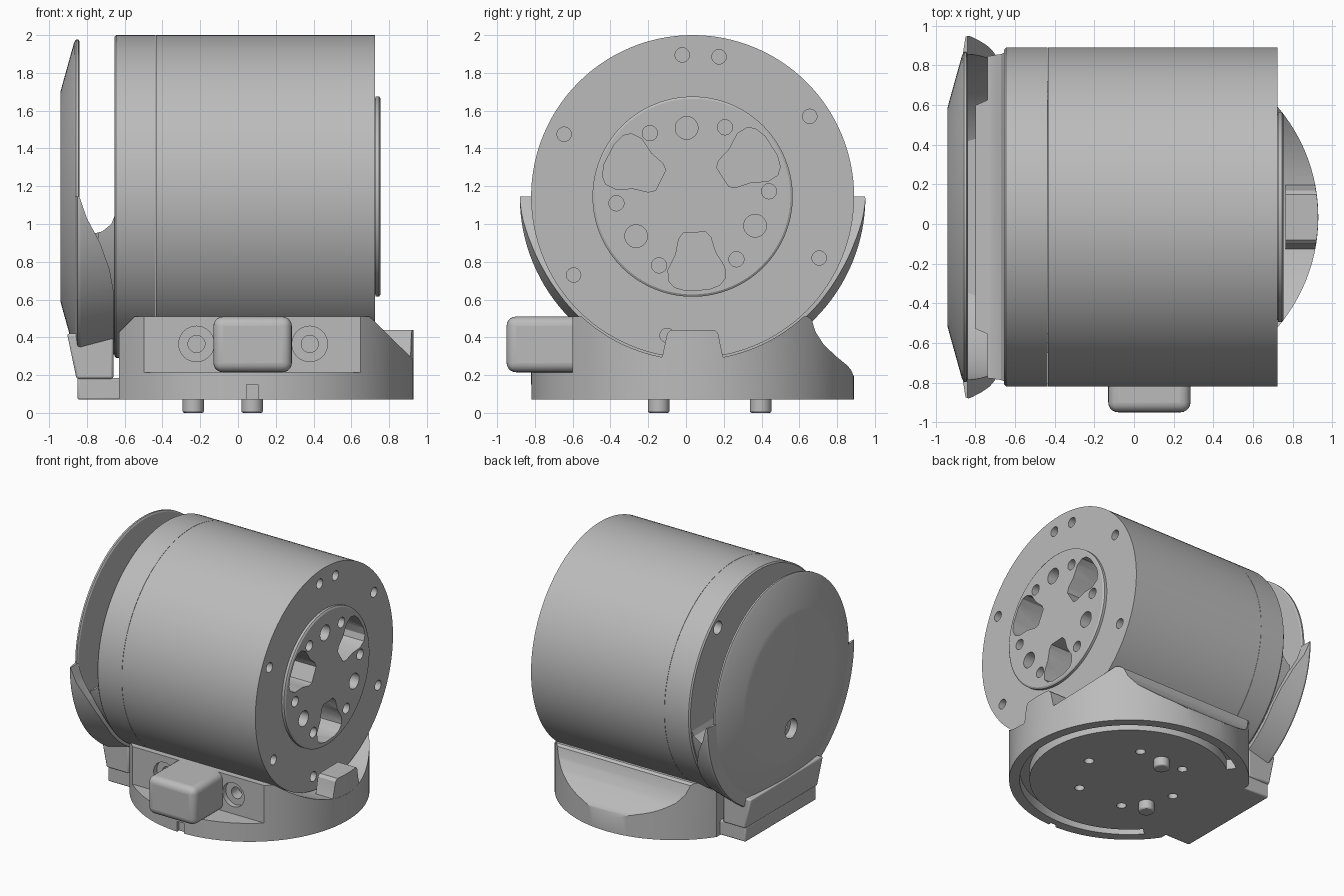
import bpy, bmesh
from math import sin, cos, pi, radians
from mathutils import Vector, Matrix

old = bpy.data.objects.get("Cube")
if old:
    bpy.data.objects.remove(old)

grey = bpy.data.materials.new("machined_grey")
grey.use_nodes = True
grey.diffuse_color = (0.5, 0.5, 0.5, 1)
grey.node_tree.nodes["Principled BSDF"].inputs["Base Color"].default_value = (0.5, 0.5, 0.5, 1)

CY, CZ = 0.035, 1.145      # drum axis, runs along x
BX, BY = 0.075, 0.035      # base axis, runs along z
R = 0.855


def finish(bm, name):
    bmesh.ops.remove_doubles(bm, verts=bm.verts, dist=0.0001)
    bmesh.ops.recalc_face_normals(bm, faces=bm.faces)
    mesh = bpy.data.meshes.new(name)
    bm.to_mesh(mesh)
    bm.free()
    ob = bpy.data.objects.new(name, mesh)
    bpy.context.collection.objects.link(ob)
    mesh.materials.append(grey)
    return ob


def prism(name, pts, axis, a, b):
    """Extrude a 2D outline along an axis from a to b."""
    place = {"X": lambda p, d: (d, p[0], p[1]),
             "Y": lambda p, d: (p[0], d, p[1]),
             "Z": lambda p, d: (p[0], p[1], d)}[axis]
    bm = bmesh.new()
    face = bm.faces.new([bm.verts.new(place(p, a)) for p in pts])
    new = bmesh.ops.extrude_face_region(bm, geom=[face])["geom"]
    shift = Vector(place((0, 0), b - a))
    bmesh.ops.translate(bm, vec=shift, verts=[v for v in new if isinstance(v, bmesh.types.BMVert)])
    return finish(bm, name)


def circle(u, v, r, n=32):
    return [(u + r * cos(2 * pi * i / n), v + r * sin(2 * pi * i / n)) for i in range(n)]


def rect(u0, u1, v0, v1):
    return [(u0, v0), (u1, v0), (u1, v1), (u0, v1)]


def lathe(name, profile, closed=False, steps=128):
    """Spin an (x, radius) profile around the drum axis."""
    bm = bmesh.new()
    vs = [bm.verts.new((x, CY, CZ + r)) for x, r in profile]
    pairs = list(zip(vs, vs[1:] + vs[:1])) if closed else list(zip(vs, vs[1:]))
    edges = [bm.edges.new(p) for p in pairs]
    bmesh.ops.spin(bm, geom=vs + edges, cent=(0, CY, CZ), axis=(1, 0, 0),
                   angle=2 * pi, steps=steps, use_merge=True)
    return finish(bm, name)


def boolean(ob, cutters, op="DIFFERENCE"):
    """Apply each cutter in turn, then remove it."""
    for c in cutters:
        c.hide_render = True
        m = ob.modifiers.new("cut", "BOOLEAN")
        m.operation, m.object, m.solver = op, c, "EXACT"
        bpy.context.view_layer.update()
        deps = bpy.context.evaluated_depsgraph_get()
        mesh = bpy.data.meshes.new_from_object(ob.evaluated_get(deps))
        ob.modifiers.clear()
        ob.data = mesh
        bpy.data.objects.remove(c)
    return ob


def round_edges(ob, width, segments=4):
    m = ob.modifiers.new("round", "BEVEL")
    m.width, m.segments, m.limit_method = width, segments, "ANGLE"
    return ob


def bore(u, v, r, axis, a, b):
    return prism("cutter", circle(u, v, r), axis, a, b)


# Drum body, with bolt holes in the output face
drum = lathe("drum_body", [(-0.435, 0), (-0.435, R), (0.725, R), (0.725, 0)])
bolts = [(-0.02, 1.895), (0.175, 1.885), (0.655, 1.57), (0.705, 0.82),
         (-0.595, 0.73), (-0.645, 1.475), (-0.1, 0.41)]
boolean(drum, [bore(y, z, 0.038, "X", 0.63, 0.8) for y, z in bolts])
boolean(drum, [bore(CY, CZ, 0.52, "X", 0.45, 0.8)])

# Rear ring of the drum
ring = lathe("drum_rear_ring", [(-0.655, 0), (-0.655, R - 0.01), (-0.645, R), (-0.437, R), (-0.437, 0)])
boolean(ring, [bore(0.54, 1.73, 0.05, "X", -0.7, -0.55)])

# Output hub with three rounded windows, dowel holes and screw holes
hub = lathe("output_hub", [(0.46, 0), (0.46, 0.519), (0.727, 0.519), (0.727, 0.53),
                           (0.747, 0.53), (0.755, 0.518), (0.755, 0)])
window = [(0.19, -0.06), (0.22, -0.085), (0.3, -0.105), (0.38, -0.15), (0.44, -0.15),
          (0.475, -0.12), (0.495, -0.06)]
window += [(r, -w) for r, w in reversed(window)]
cuts = []
for deg in (-87, 33, 153):
    c, s = cos(radians(deg)), sin(radians(deg))
    cuts.append(prism("cutter", [(CY + r * c - w * s, CZ + r * s + w * c) for r, w in window],
                      "X", 0.5, 0.8))
    t = radians(deg + 62)
    cuts.append(bore(CY + 0.365 * cos(t), CZ + 0.365 * sin(t), 0.06, "X", 0.6, 0.8))
    for off in (32, 91):
        t = radians(deg + off)
        cuts.append(bore(CY + 0.405 * cos(t), CZ + 0.405 * sin(t), 0.04, "X", 0.63, 0.8))
boolean(hub, cuts)

# Rear bracket: stepped half disc behind the drum
bracket = lathe("rear_bracket", [(-0.8, 0), (-0.8, 0.6), (-0.74, 0.62), (-0.74, 0.835),
                                 (-0.65, 0.835), (-0.65, 0)])
boolean(bracket, [prism("cutter", [(-0.9, 0.1), (-0.6, 0.1), (-0.6, 1.04), (-0.655, 1.04),
                                   (-0.67, 1.0), (-0.72, 0.96), (-0.8, 0.94), (-0.9, 0.94)],
                        "Y", -1, 1)], "INTERSECT")

# Rear cover: dished disc with a screw recess
cover = lathe("rear_cover", [(-0.94, 0), (-0.94, 0.555), (-0.932, 0.585), (-0.868, 0.815),
                             (-0.858, 0.832), (-0.845, 0.832), (-0.838, 0.82), (-0.838, 0)])
boolean(cover, [bore(CY, 0.82, 0.075, "X", -1, -0.88), bore(CY, 0.82, 0.035, "X", -1, -0.8)])

# Skirt wrapping the lower half of the cover
skirt = lathe("cover_skirt", [(-0.864, 0.82), (-0.85, 0.91), (-0.835, 0.915), (-0.66, 0.875),
                              (-0.66, 0.845), (-0.84, 0.82)], closed=True)
boolean(skirt, [prism("cutter", [(-1, 0.18), (-0.6, 0.18), (-0.66, 0.65), (-0.68, 0.76),
                                 (-0.73, 0.9), (-0.8, 1.03), (-0.84, 1.145), (-1, 1.145)],
                      "Y", -1.2, 1.2)], "INTERSECT")

# Cover foot and the ledge below it
foot = prism("cover_foot", [(-0.855, 0.18), (-0.66, 0.18), (-0.66, 0.42), (-0.905, 0.42)],
             "Y", CY - 0.45, CY + 0.45)
round_edges(foot, 0.012, 2)
ledge = prism("base_ledge", rect(-0.85, -0.62, 0.07, 0.185), "Y", CY - 0.44, CY + 0.44)
round_edges(ledge, 0.01, 2)

# Base: round block shaped by a side profile, then hollowed as a cradle
base = prism("base", circle(BX, BY, R, 128), "Z", 0.07, 0.6)
side = [(-1, 0), (1, 0), (1, 0.17), (0.89, 0.19), (0.875, 0.225), (0.855, 0.25), (0.8, 0.295),
        (0.73, 0.36), (0.685, 0.43), (0.665, 0.495), (0.645, 0.51), (-0.6, 0.51),
        (-0.6, 0.215), (-1, 0.215)]
boolean(base, [prism("cutter", side, "X", -1.2, 1.2)], "INTERSECT")
cuts = [prism("cutter", rect(-1.2, -0.63, 0, 1), "Y", -1.2, 1.2),
        prism("cutter", circle(CY, CZ, 0.865, 128), "X", -1.2, 1.2)]
# C-shaped channel underneath
arc = [radians(-138 + 266 * i / 60) for i in range(61)]
channel = [(BX + 0.78 * cos(t), BY + 0.78 * sin(t)) for t in arc]
channel += [(BX + 0.71 * cos(t), BY + 0.71 * sin(t)) for t in reversed(arc)]
cuts.append(prism("cutter", channel, "Z", 0, 0.15))
for i in range(6):
    t = i * pi / 3
    cuts.append(bore(BX + 0.39 * cos(t), BY + 0.02 + 0.39 * sin(t), 0.035, "Z", 0, 0.16))
# Front screw bores and small locating notch
for x in (-0.22, 0.38):
    cuts += [bore(x, 0.365, 0.094, "Y", -1, -0.56), bore(x, 0.365, 0.045, "Y", -1, -0.47)]
cuts.append(prism("cutter", rect(BX - 0.03, BX + 0.03, 0, 0.15), "Y", -1, BY - R + 0.025))
boolean(base, cuts)

# Upright tab on the output side of the base
tab = prism("base_tab", [(-0.17, 0.2), (0.24, 0.2), (0.195, 0.3), (0.17, 0.42), (0.15, 0.44),
                         (-0.08, 0.44), (-0.1, 0.42), (-0.125, 0.3)], "X", 0.765, 1)
boolean(tab, [bpy.data.objects[prism("cutter", circle(BX, BY, R - 0.001, 128), "Z", 0.1, 0.6).name]],
        "INTERSECT")

# Front connector block
block = prism("front_connector", rect(-0.13, 0.285, 0.215, 0.51), "Y", -0.95, -0.55)
round_edges(block, 0.05, 5)

# Locating pins under the base
for i, deg in enumerate((90, 210)):
    t = radians(deg)
    pin = prism(f"locating_pin_{i + 1}", circle(BX + 0.36 * cos(t), BY + 0.36 * sin(t), 0.057),
                "Z", 0, 0.1)
    round_edges(pin, 0.01, 2)

# Smooth curved surfaces, keep crisp edges
for ob in bpy.context.collection.objects:
    ob.select_set(ob.type == "MESH")
    if ob.type == "MESH":
        bpy.context.view_layer.objects.active = ob
bpy.ops.object.shade_smooth_by_angle(angle=radians(30))
